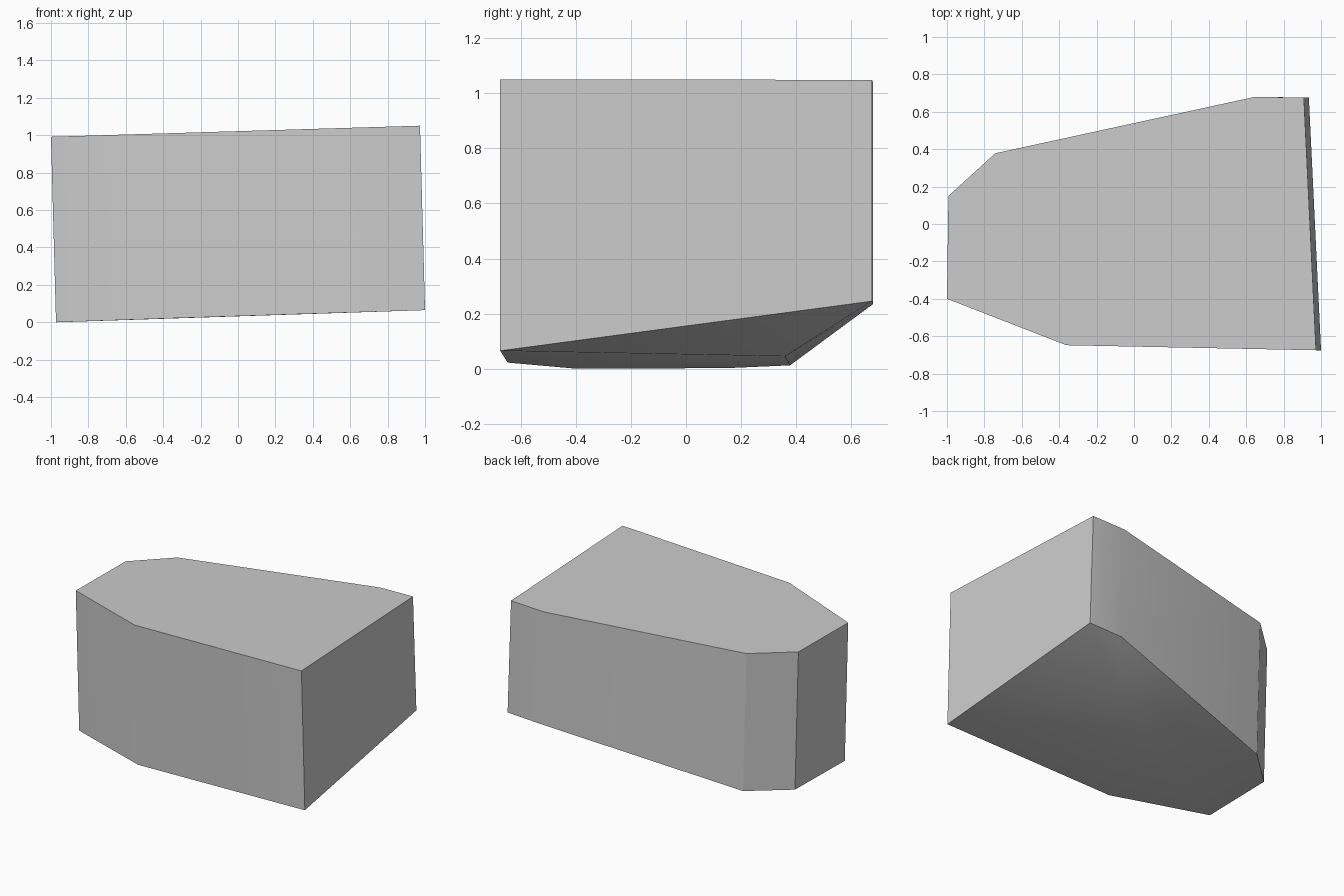
import bpy
import bmesh
import math

cube = bpy.data.objects.get("Cube")
if cube:
    bpy.data.objects.remove(cube, do_unlink=True)

# One plain grey
grey = bpy.data.materials.new("plain_grey")
grey.use_nodes = True
colour = (0.6, 0.6, 0.6, 1)
grey.diffuse_color = colour
grey.node_tree.nodes["Principled BSDF"].inputs["Base Color"].default_value = colour

# Underside outline, anticlockwise from the front right corner
outline = [(1, -0.675, 0.065), (0.935, 0.675, 0.245), (0.675, 0.68, 0.235),
           (-0.715, 0.378, 0.012), (-0.965, 0.15, 0.002),
           (-0.973, -0.4, 0), (-0.335, -0.648, 0.022)]

bm = bmesh.new()
low = [bm.verts.new(p) for p in outline]
# Flat, slightly leaning top above the same outline
top = [bm.verts.new((x - 0.027, y, 1.021 + 0.03 * x)) for x, y, z in outline]
bm.faces.new(top)

# Side walls, and an underside that folds up to the back right corner
fold = bm.verts.new((0.4, 0.36, 0.045))
for i in range(len(low)):
    j = (i + 1) % len(low)
    bm.faces.new((low[i], low[j], top[j], top[i]))
    bm.faces.new((low[j], low[i], fold))
bmesh.ops.recalc_face_normals(bm, faces=bm.faces)

mesh = bpy.data.meshes.new("block")
bm.to_mesh(mesh)
bm.free()
mesh.materials.append(grey)
block = bpy.data.objects.new("block", mesh)
bpy.context.collection.objects.link(block)

# Soft shading over the shallow bends, sharp at the corners
bpy.context.view_layer.objects.active = block
block.select_set(True)
bpy.ops.object.shade_smooth_by_angle(angle=math.radians(30))
